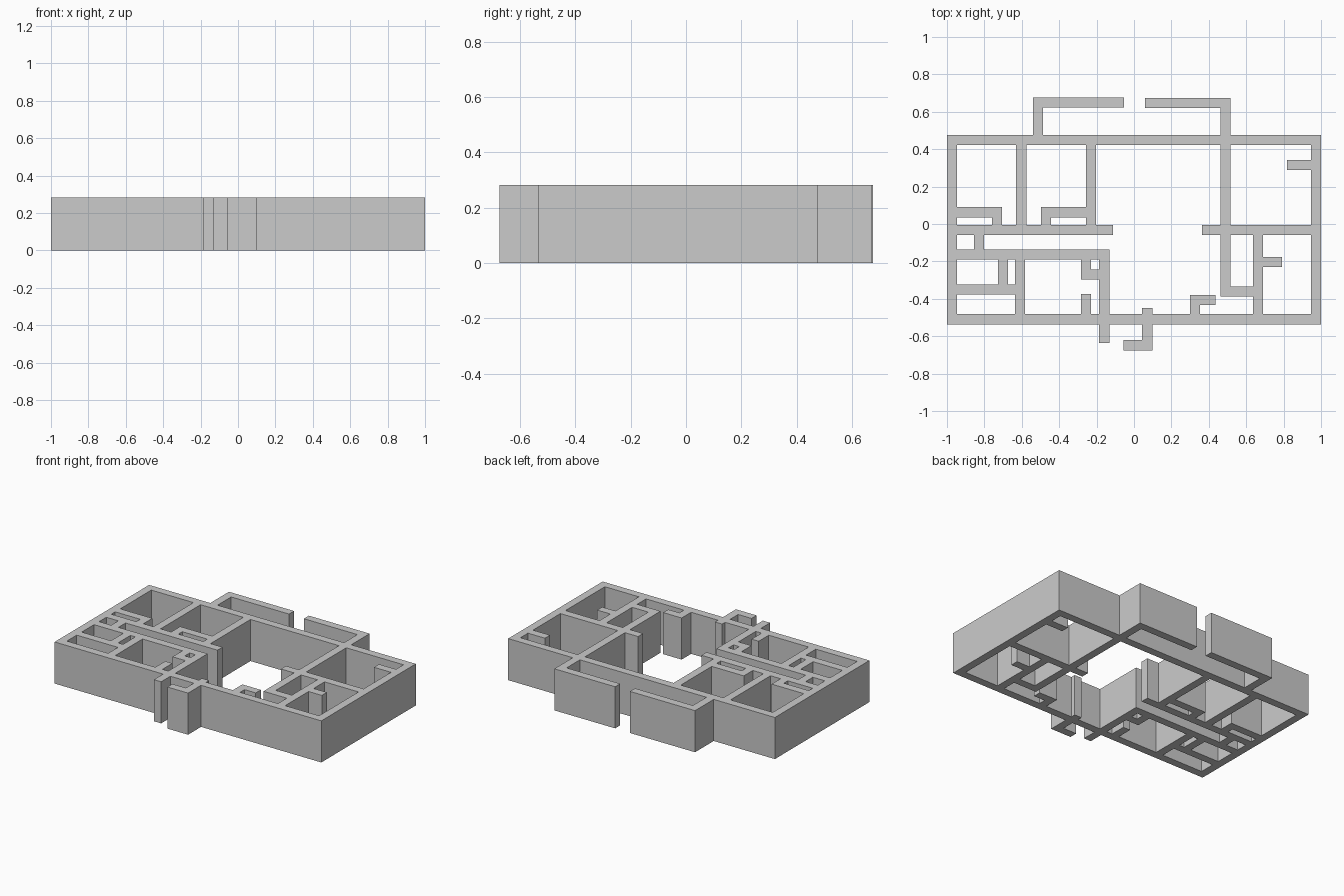
import bpy, bmesh

if "Cube" in bpy.data.objects:
    bpy.data.objects.remove(bpy.data.objects["Cube"])

T = 0.027        # half wall thickness
HEIGHT = 0.282
MID = -0.033     # centreline of the cross walls
BACK, FRONT, SIDE = 0.449, -0.509, 0.973

# Wall centrelines, grouped by part of the house
outer = [
    [(-SIDE, FRONT), (SIDE, FRONT), (SIDE, BACK), (-SIDE, BACK), (-SIDE, FRONT)],
]
back_bay = [
    [(-.514, BACK), (-.514, .649), (-.080, .649)],
    [(.087, .646), (.489, .646), (.489, -.360), (.664, -.360)],
]
left_back_rooms = [
    [(-.603, BACK), (-.603, MID)],
    [(-.229, BACK), (-.229, MID)],
    [(-SIDE, MID), (-.139, MID)],
    [(-SIDE, .063), (-.732, .063), (-.732, MID)],       # closets
    [(-.229, .063), (-.470, .063), (-.470, MID)],
]
left_front_rooms = [
    [(-.828, MID), (-.828, -.164)],
    [(-SIDE, -.164), (-.159, -.164), (-.159, -.608)],
    [(-.700, -.164), (-.700, -.350)],
    [(-SIDE, -.350), (-.609, -.350)],
    [(-.609, -.164), (-.609, FRONT)],
    [(-.256, -.164), (-.256, -.270), (-.159, -.270)],
    [(-.256, FRONT), (-.256, -.402)],
]
entrance = [
    [(-.030, -.648), (.071, -.648), (.071, -.477)],
    [(.326, FRONT), (.326, -.407), (.410, -.407)],
]
right_rooms = [
    [(.391, MID), (SIDE, MID)],
    [(.664, MID), (.664, FRONT)],
    [(.664, -.204), (.763, -.204)],
    [(SIDE, .315), (.845, .315)],
]

# Each segment becomes a square-capped rectangle
rects = []
for path in outer + back_bay + left_back_rooms + left_front_rooms + entrance + right_rooms:
    for (ax, ay), (bx, by) in zip(path, path[1:]):
        rects.append((round(min(ax, bx) - T, 3), round(max(ax, bx) + T, 3),
                      round(min(ay, by) - T, 3), round(max(ay, by) + T, 3)))

# Union of the rectangles: fill the covered cells of the combined grid
xs = sorted({v for r in rects for v in r[:2]})
ys = sorted({v for r in rects for v in r[2:]})
bm = bmesh.new()
cache = {}


def vert(x, y):
    if (x, y) not in cache:
        cache[x, y] = bm.verts.new((x, y, 0))
    return cache[x, y]


for x0, x1 in zip(xs, xs[1:]):
    for y0, y1 in zip(ys, ys[1:]):
        cx, cy = (x0 + x1) / 2, (y0 + y1) / 2
        if any(a < cx < b and c < cy < d for a, b, c, d in rects):
            bm.faces.new([vert(x0, y0), vert(x1, y0), vert(x1, y1), vert(x0, y1)])
bmesh.ops.dissolve_limit(bm, angle_limit=0.01, verts=bm.verts[:], edges=bm.edges[:])

mesh = bpy.data.meshes.new("house_walls")
bm.to_mesh(mesh)
bm.free()
walls = bpy.data.objects.new("house_walls", mesh)
bpy.context.collection.objects.link(walls)

# Raise the plan to wall height
raise_walls = walls.modifiers.new("wall_height", 'SOLIDIFY')
raise_walls.thickness = HEIGHT
raise_walls.offset = 1
